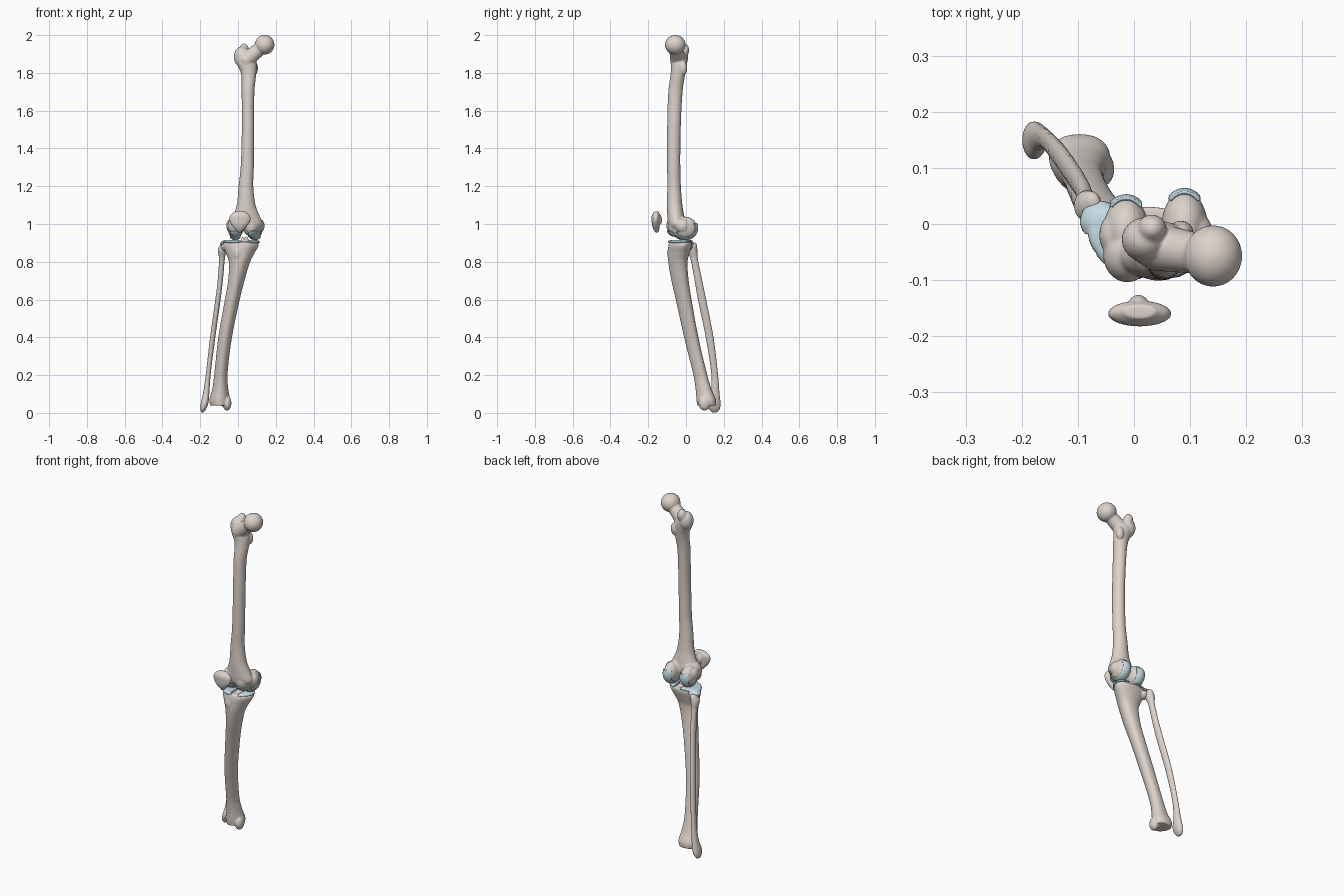
import bpy, bmesh, math
from mathutils import Vector, Matrix

if "Cube" in bpy.data.objects:
    bpy.data.objects.remove(bpy.data.objects["Cube"])


def material(name, rgb):
    m = bpy.data.materials.new(name)
    m.diffuse_color = (*rgb, 1)
    m.use_nodes = True
    m.node_tree.nodes["Principled BSDF"].inputs["Base Color"].default_value = m.diffuse_color
    return m


BONE = material("bone", (0.72, 0.65, 0.60))
CARTILAGE = material("cartilage", (0.55, 0.71, 0.78))


def loft(bm, stations, tri=0.0, n=32):
    """Smooth upright tube through stations (z, cx, cy, rx, ry)."""
    def slope(i, k):
        a, b = stations[max(i - 1, 0)], stations[min(i + 1, len(stations) - 1)]
        return (b[k] - a[k]) / (b[0] - a[0])
    rows = []
    for i in range(len(stations) - 1):
        p, q = stations[i], stations[i + 1]
        h = q[0] - p[0]
        for s in range(6):
            t = s / 6
            rows.append([p[0] + h * t] + [
                (2*t**3 - 3*t**2 + 1) * p[k] + (t**3 - 2*t**2 + t) * h * slope(i, k)
                + (3*t**2 - 2*t**3) * q[k] + (t**3 - t**2) * h * slope(i + 1, k)
                for k in range(1, 5)])
    rows.append(list(stations[-1]))
    rings = []
    for z, cx, cy, rx, ry in rows:
        ring = []
        for j in range(n):
            a = 2 * math.pi * j / n
            r = 1 + tri * math.cos(3 * (a + math.pi / 2))
            ring.append(bm.verts.new((cx + rx * r * math.cos(a), cy + ry * r * math.sin(a), z)))
        rings.append(ring)
    faces = [bm.faces.new(rings[0]), bm.faces.new(rings[-1][::-1])]
    for A, B in zip(rings, rings[1:]):
        for j in range(n):
            k = (j + 1) % n
            faces.append(bm.faces.new((A[j], B[j], B[k], A[k])))
    bmesh.ops.recalc_face_normals(bm, faces=faces)


def ball(bm, c, r):
    m = Matrix.Translation(c) @ Matrix.Diagonal((*r, 1))
    bmesh.ops.create_uvsphere(bm, u_segments=32, v_segments=20, radius=1, matrix=m)


def rod(bm, a, b, r1, r2):
    a, b = Vector(a), Vector(b)
    m = Matrix.Translation((a + b) / 2) @ (b - a).to_track_quat('Z', 'Y').to_matrix().to_4x4()
    bmesh.ops.create_cone(bm, cap_ends=True, segments=32, radius1=r1, radius2=r2,
                          depth=(b - a).length, matrix=m)


def bake(ob):
    dg = bpy.context.evaluated_depsgraph_get()
    me = bpy.data.meshes.new_from_object(ob.evaluated_get(dg))
    ob.modifiers.clear()
    ob.data = me
    for p in me.polygons:
        p.use_smooth = True


def add_object(name, bm, mat):
    me = bpy.data.meshes.new(name)
    bm.to_mesh(me)
    bm.free()
    me.materials.append(mat)
    ob = bpy.data.objects.new(name, me)
    bpy.context.scene.collection.objects.link(ob)
    return ob


def bone(name, bm, voxel=0.004, smooth=8):
    """Fuse overlapping forms into one soft bone surface."""
    ob = add_object(name, bm, BONE)
    re = ob.modifiers.new("fuse", 'REMESH')
    re.mode, re.voxel_size = 'VOXEL', voxel
    sm = ob.modifiers.new("soften", 'SMOOTH')
    sm.factor, sm.iterations = 0.5, smooth
    bake(ob)
    return ob


def cartilage(name, source, test, thickness):
    """Layer grown from the part of a bone surface that passes the test."""
    bm = bmesh.new()
    bm.from_mesh(source.data)
    bm.normal_update()
    drop = [f for f in bm.faces if not test(f.calc_center_median(), f.normal)]
    bmesh.ops.delete(bm, geom=drop, context='FACES')
    rim = [v for v in bm.verts if v.is_boundary]
    for _ in range(6):
        bmesh.ops.smooth_vert(bm, verts=rim, factor=0.4,
                              use_axis_x=True, use_axis_y=True, use_axis_z=True)
    ob = add_object(name, bm, CARTILAGE)
    ob.data.materials.clear()
    ob.data.materials.append(CARTILAGE)
    so = ob.modifiers.new("thickness", 'SOLIDIFY')
    so.thickness, so.offset = thickness, 1
    bake(ob)


# Femur: shaft, head, neck, trochanters, condyles
bm = bmesh.new()
loft(bm, [(0.975, .040, -.050, .075, .040), (1.00, .042, -.050, .088, .046),
          (1.04, .044, -.054, .072, .045), (1.10, .043, -.060, .050, .041),
          (1.20, .042, -.063, .039, .036), (1.30, .049, -.065, .035, .035),
          (1.50, .053, -.064, .033, .036), (1.70, .053, -.056, .034, .038),
          (1.80, .056, -.042, .041, .039), (1.86, .042, -.036, .055, .042),
          (1.90, .030, -.034, .042, .036)])
rod(bm, (.035, -.040, 1.86), (.140, -.057, 1.948), .043, .034)
ball(bm, (.141, -.057, 1.949), (.052, .055, .052))
ball(bm, (.020, -.028, 1.885), (.042, .040, .055))
ball(bm, (.032, -.008, 1.920), (.026, .025, .036))
ball(bm, (.084, -.014, 1.825), (.022, .020, .038))
ball(bm, (-.014, -.012, .980), (.041, .060, .060))
ball(bm, (.090, -.003, .979), (.041, .062, .060))
ball(bm, (-.012, -.056, .992), (.043, .048, .055))
ball(bm, (.068, -.048, .987), (.043, .048, .052))
ball(bm, (.115, -.018, .990), (.026, .036, .036))
ball(bm, (-.042, -.020, .990), (.020, .034, .034))
femur = bone("femur", bm)

# Tibia: shaft, tuberosity, plateau spines, inner ankle
bm = bmesh.new()
loft(bm, [(.038, -.097, .112, .050, .050), (.07, -.097, .110, .054, .052),
          (.12, -.094, .097, .043, .043), (.20, -.091, .078, .035, .037),
          (.40, -.068, .030, .036, .038), (.60, -.030, -.010, .039, .042),
          (.70, -.009, -.029, .043, .046), (.80, .008, -.040, .056, .051),
          (.85, .012, -.034, .077, .058), (.885, .016, -.028, .092, .062),
          (.906, .016, -.025, .088, .059)], tri=0.06)
ball(bm, (.000, -.078, .845), (.026, .022, .042))
ball(bm, (.026, -.022, .908), (.010, .018, .026))
ball(bm, (.046, -.022, .908), (.010, .018, .028))
ball(bm, (-.058, .098, .052), (.023, .032, .040))
ball(bm, (-.060, .005, .880), (.030, .030, .026))
tibia = bone("tibia", bm)

# Fibula
bm = bmesh.new()
loft(bm, [(.003, -.188, .150, .007, .014), (.02, -.184, .150, .015, .029),
          (.05, -.177, .149, .020, .034), (.10, -.169, .154, .017, .024),
          (.20, -.158, .152, .013, .018), (.40, -.134, .125, .014, .021),
          (.60, -.106, .085, .014, .022), (.72, -.092, .062, .014, .020),
          (.82, -.085, .042, .016, .020), (.865, -.083, .032, .024, .028),
          (.89, -.076, .036, .018, .022), (.902, -.072, .042, .008, .009)])
bone("fibula", bm, 0.003, 5)

# Patella with its rear ridge
bm = bmesh.new()
loft(bm, [(.955, .008, -.154, .008, .007), (.97, .008, -.157, .022, .015),
          (.995, .009, -.160, .044, .020), (1.02, .010, -.160, .056, .022),
          (1.045, .010, -.159, .052, .022), (1.066, .010, -.156, .028, .012)])
ball(bm, (.008, -.150, 1.022), (.020, .024, .032))
bone("patella", bm, 0.003, 8)


# Joint cartilage on condyles and on the tibial plateau
def on_condyle(c, n):
    in_cap = c.z < (1.005 if c.y > -.02 else .965)
    on_side = -.052 < c.x < .022 or .054 < c.x < .126
    return in_cap and on_side and abs(n.x) < .75 and (c.y > 0 or n.z < -.1)


cartilage("femoral_cartilage", femur, on_condyle, .006)
cartilage("outer_tibial_cartilage", tibia,
          lambda c, n: c.z > .885 and n.z > .35 and c.x < .014, .010)
cartilage("inner_tibial_cartilage", tibia,
          lambda c, n: c.z > .885 and n.z > .35 and c.x > .058, .010)
